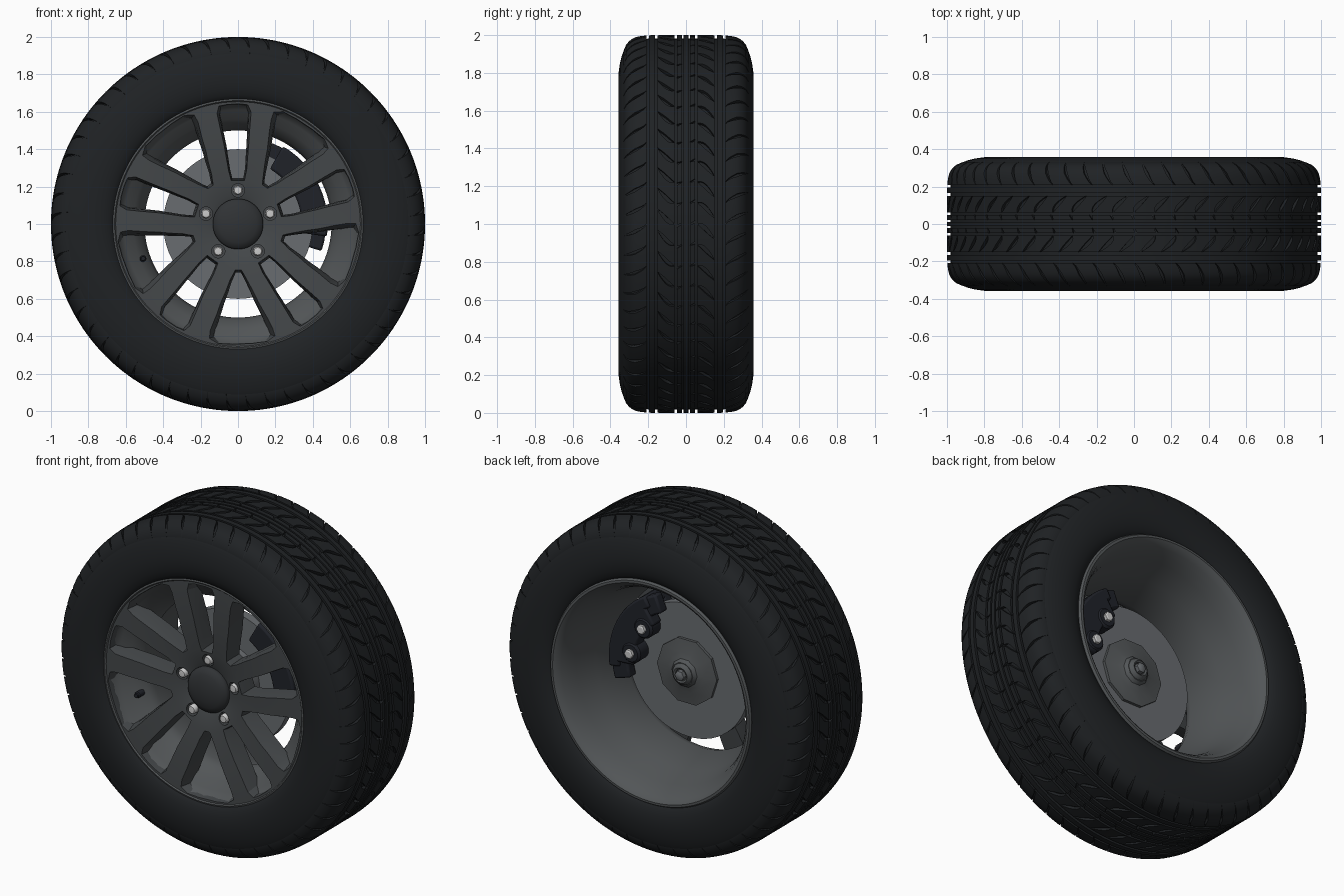
import bpy, bmesh
from math import cos, sin, pi, radians, tau

if "Cube" in bpy.data.objects:
    bpy.data.objects.remove(bpy.data.objects["Cube"])

def mat(name, r, g, b):
    m = bpy.data.materials.new(name)
    m.diffuse_color = (r, g, b, 1)
    m.use_nodes = True
    m.node_tree.nodes["Principled BSDF"].inputs["Base Color"].default_value = m.diffuse_color
    return m

RUBBER = mat("rubber", 0.014, 0.016, 0.018)
ALLOY = mat("alloy", 0.085, 0.092, 0.096)
FACE = mat("spoke_face", 0.058, 0.064, 0.068)
CAP = mat("cap", 0.03, 0.033, 0.036)
STEEL = mat("steel", 0.14, 0.15, 0.16)
BRIGHT = mat("bright", 0.6, 0.6, 0.6)
DARK = mat("dark", 0.014, 0.016, 0.022)

def pos(r, a, y):
    """Polar point about the axle (along y, at z = 1)."""
    return (r * cos(a), y, 1 + r * sin(a))

def finish(bm, name, material, angle=35):
    bmesh.ops.remove_doubles(bm, verts=bm.verts, dist=1e-5)
    bmesh.ops.recalc_face_normals(bm, faces=bm.faces)
    me = bpy.data.meshes.new(name)
    bm.to_mesh(me)
    bm.free()
    me.materials.append(material)
    me.shade_smooth()
    me.set_sharp_from_angle(angle=radians(angle))
    ob = bpy.data.objects.new(name, me)
    bpy.context.collection.objects.link(ob)
    return ob

def lathe(name, prof, material, n=96, closed=False, cx=0, cz=0):
    """Spin (radius, y) points about the axle, or about a parallel axis at cx, cz."""
    bm = bmesh.new()
    rings = []
    for i in range(n):
        a = tau * i / n
        rings.append([bm.verts.new((cx + r * cos(a), y, 1 + cz + r * sin(a))) for r, y in prof])
    m = len(prof)
    for i in range(n):
        p, q = rings[i], rings[(i + 1) % n]
        for j in range(m if closed else m - 1):
            k = (j + 1) % m
            bm.faces.new((p[j], p[k], q[k], q[j]))
    return finish(bm, name, material)

# ---------- tyre ----------
SHAPE = [(0, 1.0), (.2, .999), (.24, .995), (.27, .988), (.295, .975), (.315, .953), (.33, .92), (.34, .89)]
SIDE = [(.350, .85), (.357, .80), (.357, .76), (.352, .72), (.342, .69), (.328, .667), (.29, .645)]

def R(y):
    y = abs(y)
    for (y0, r0), (y1, r1) in zip(SHAPE, SHAPE[1:]):
        if y <= y1:
            return r0 + (r1 - r0) * (y - y0) / (y1 - y0)
    return SHAPE[-1][1]

carcass = [(R(y) - .018 * min(1, (.34 - y) / .05), y) for y, _ in SHAPE] + [(r, y) for y, r in SIDE]
carcass = [(r, -y) for r, y in reversed(carcass[1:])] + carcass
lathe("tyre_carcass", carcass, RUBBER, 168, closed=True)

PITCHES = 56
def tread_row(name, y0, y1, gap, lean, flip=1, ny=7, nt=4):
    """Row of tread blocks: gap(t) is the slot share, lean(t) the slot's shift, in pitches."""
    bm = bmesh.new()
    for i in range(PITCHES):
        grid = []
        for j in range(-1, ny + 1):
            t = min(max(j, 0), ny - 1) / (ny - 1)
            y = y0 + (y1 - y0) * t
            row = []
            for c in range(-1, nt + 2):
                s = min(max(c, 0), nt) / nt
                low = j in (-1, ny) or c in (-1, nt + 1)
                th = (i + lean(t) + gap(t) / 2 + s * (1 - gap(t))) * tau / PITCHES
                row.append(bm.verts.new(pos(R(y) - .02 * low, flip * th, flip * y)))
            grid.append(row)
        for j in range(ny + 1):
            for c in range(nt + 2):
                if j in (0, ny) and c in (0, nt + 1):
                    continue
                bm.faces.new((grid[j][c], grid[j][c + 1], grid[j + 1][c + 1], grid[j + 1][c]))
    finish(bm, name, RUBBER)

# the tread is the same when turned half a turn, so each row is made twice
for flip, side in ((1, "back"), (-1, "front")):
    tread_row("tread_shoulder_" + side, .208, .332, lambda t: .03 + .13 * (1 - abs(2 * t - 1)),
              lambda t: .6 * t ** .7, flip, 9)
    tread_row("tread_middle_" + side, .062, .15, lambda t: .03 + .24 * max(0, sin(pi * t)),
              lambda t: -.7 * t ** 1.5, flip)
    tread_row("tread_centre_" + side, .022, .048, lambda t: .03 + .1 * t, lambda t: .1 * t, flip, 3)
    w = [(.97, .165), (1, .165), (.999, .195), (.97, .195)]
    lathe("tread_rib_" + side, [(r, flip * y) for r, y in w], RUBBER, 168)
lathe("tread_centre_rib", [(.97, -.012), (1, -.012), (1, .012), (.97, .012)], RUBBER, 168)

# ---------- rim barrel ----------
lathe("rim_barrel", [(.50, -.12), (.515, -.17), (.56, -.225), (.61, -.26), (.637, -.285), (.648, -.318),
      (.66, -.332), (.672, -.328), (.668, -.29), (.64, -.26), (.55, -.18), (.52, -.1), (.57, .15), (.64, .28),
      (.668, .30), (.672, .332), (.664, .345), (.65, .346), (.635, .335), (.618, .31), (.6, .27), (.582, .22),
      (.55, .08)], ALLOY, 96, closed=True)

# ---------- spokes: dished plate with windows cut out ----------
plate = lathe("spokes", [(0, -.27), (.13, -.27), (.16, -.282), (.24, -.297), (.40, -.314), (.58, -.325), (.66, -.325),
              (.655, -.27), (.60, -.225), (.4, -.20), (.2, -.18), (0, -.18)], FACE, 120)

def half_outline(pts):
    return pts + [(u, -v) for u, v in reversed(pts)]

V_WINDOW = half_outline([(.637, .05), (.628, .12), (.60, .158), (.56, .15), (.42, .092), (.30, .042), (.25, .016)])
LUG_WINDOW = half_outline([(.637, .03), (.628, .07), (.59, .082), (.42, .06), (.29, .046), (.235, .034)])

def add_cutter(bm, loop, ang, layers, twist):
    """Add a closed cutter through layers of (y, width scale)."""
    cu = sum(u for u, v in loop) / len(loop)
    rings = []
    for y, k in layers:
        ring = []
        for u, v in loop:
            u2, v2 = min(cu + (u - cu) * (1 + (k - 1) * .35), .645), v * k
            a = ang + twist * (u2 - .2)
            ring.append(bm.verts.new((u2 * cos(a) - v2 * sin(a), y, 1 + u2 * sin(a) + v2 * cos(a))))
        rings.append(ring)
    for p, q in zip(rings, rings[1:]):
        for i in range(len(p)):
            k = (i + 1) % len(p)
            bm.faces.new((p[i], p[k], q[k], q[i]))
    bm.faces.new(rings[0])
    bm.faces.new(rings[-1])

bm = bmesh.new()
circle = [(.18 + .036 * cos(tau * i / 20), .036 * sin(tau * i / 20)) for i in range(20)]
for k in range(5):
    lug = pi / 2 + k * tau / 5
    add_cutter(bm, V_WINDOW, lug + tau / 10, ((-.36, 1.2), (-.27, .97), (-.12, .8)), .09)
    add_cutter(bm, LUG_WINDOW, lug, ((-.36, 1.2), (-.27, .97), (-.12, .8)), .09)
    add_cutter(bm, circle, lug, ((-.36, 1), (-.25, 1)), 0)
cutter = finish(bm, "window_cutter", FACE)
cutter.hide_render = True
mod = plate.modifiers.new("windows", "BOOLEAN")
mod.operation, mod.solver, mod.object = "DIFFERENCE", "EXACT", cutter
bpy.context.view_layer.objects.active = plate
bpy.ops.object.modifier_apply(modifier="windows")
bpy.data.objects.remove(cutter)
plate.data.shade_smooth()
plate.data.set_sharp_from_angle(angle=radians(20))

# ---------- cap, lug nuts, valve ----------
lathe("centre_cap", [(.135, -.26), (.135, -.285), (.128, -.297), (.10, -.31), (.06, -.32), (0, -.324)], CAP, 48)
for k in range(5):
    a = pi / 2 + k * tau / 5
    lathe("lug_nut", [(.026, -.24), (.026, -.285), (.02, -.295), (0, -.297)], BRIGHT, 12,
          cx=.18 * cos(a), cz=.18 * sin(a))
va = radians(200)
lathe("valve", [(.018, -.19), (.018, -.235), (.012, -.24), (.012, -.25), (0, -.25)], DARK, 12,
      cx=.54 * cos(va), cz=.54 * sin(va))

# ---------- brake disc and hub ----------
lathe("brake_disc", [(0, -.08), (.4, -.08), (.4, -.025), (0, -.025)], STEEL, 64)
lathe("hub_core", [(.19, -.19), (.2, -.075)], STEEL, 48)
lathe("hub_plate", [(.2, -.03), (.2, -.008), (.12, .004), (.085, .015), (.07, .035), (0, .035)], ALLOY, 10)
lathe("hub_collar", [(.07, .02), (.06, .045), (.045, .055), (.035, .05), (.035, .03)], ALLOY, 32)
lathe("axle_nut", [(.03, .02), (.03, .065), (.016, .072), (0, .072)], STEEL, 6)

# ---------- brake caliper ----------
def sector(name, a0, a1, r0, r1, y0, y1, n=12):
    """Arc-shaped block with softened edges."""
    bm = bmesh.new()
    rings = []
    for i in range(n + 1):
        a = radians(a0 + (a1 - a0) * i / n)
        rings.append([bm.verts.new(pos(r, a, y)) for r, y in ((r0, y0), (r1, y0), (r1, y1), (r0, y1))])
    for p, q in zip(rings, rings[1:]):
        for j in range(4):
            k = (j + 1) % 4
            bm.faces.new((p[j], p[k], q[k], q[j]))
    bm.faces.new(rings[0])
    bm.faces.new(rings[-1])
    ob = finish(bm, name, DARK)
    b = ob.modifiers.new("soft", "BEVEL")
    b.width, b.segments, b.limit_method, b.angle_limit = .012, 2, "ANGLE", radians(40)

sector("caliper_bridge", -8, 60, .41, .48, -.15, .06)
sector("caliper_front", -8, 60, .34, .475, -.15, -.09)
sector("caliper_bracket", -18, 68, .36, .47, -.02, .045)
sector("caliper_back", -4, 56, .31, .46, -.02, .06)
for deg in (9, 42):
    a = radians(deg)
    c = dict(cx=.33 * cos(a), cz=.33 * sin(a))
    lathe("caliper_piston", [(.062, -.02), (.062, .055), (.05, .068), (0, .068)], DARK, 24, **c)
    lathe("caliper_bolt", [(.028, .06), (.028, .085), (.02, .09), (0, .09)], BRIGHT, 6, **c)
